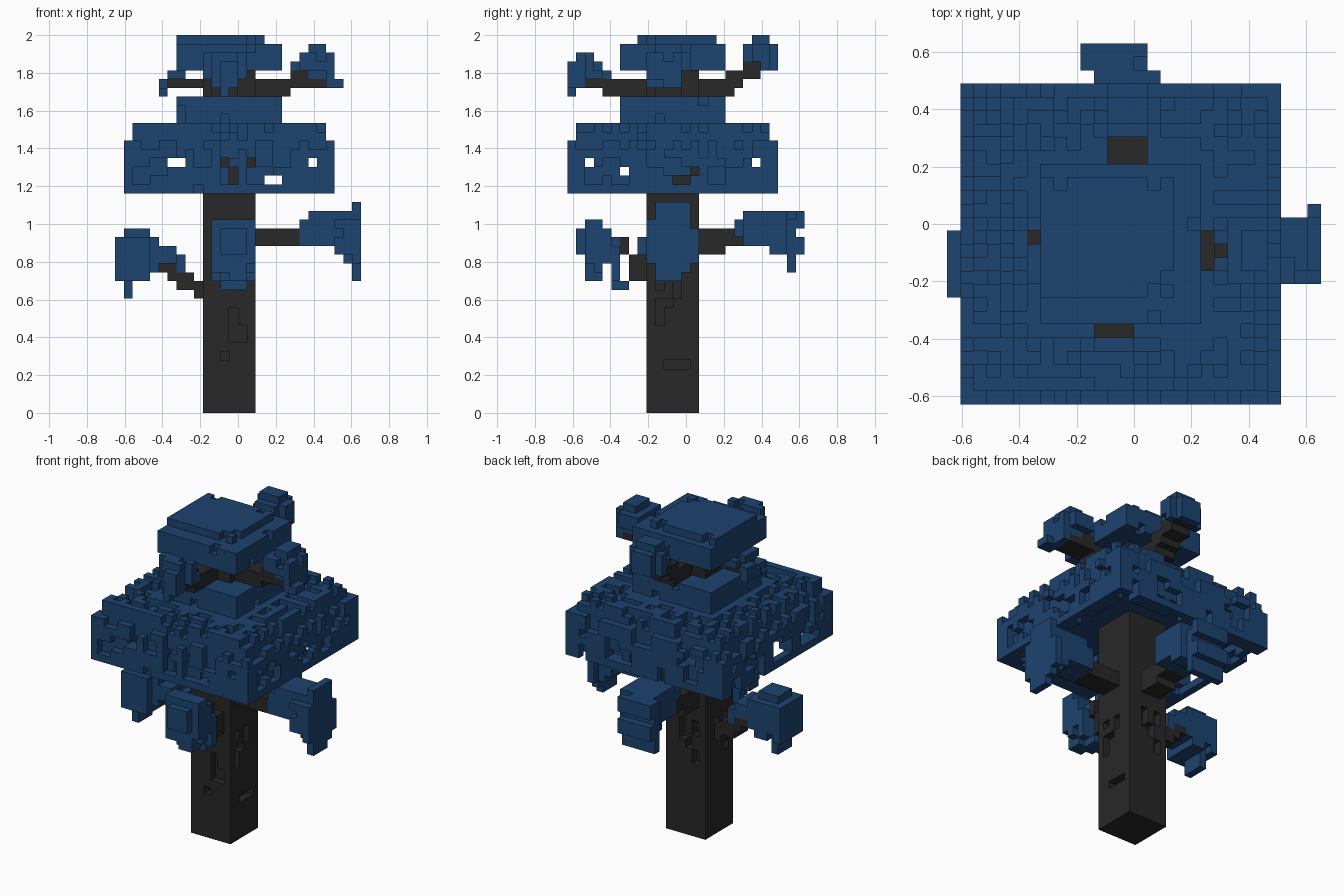
import bpy, bmesh, random
from mathutils import Vector

random.seed(5)
if "Cube" in bpy.data.objects:
    bpy.data.objects.remove(bpy.data.objects["Cube"], do_unlink=True)

V = 2 / 43                                   # edge of one block
ORIGIN = Vector((-14 * V, -13.5 * V, 0))
AXES = [Vector(a) for a in ((1, 0, 0), (0, 1, 0), (0, 0, 1))]
SIDES = [(a, s) for a in range(3) for s in (-1, 1)]


def material(name, rgb):
    m = bpy.data.materials.new(name)
    m.use_nodes = True
    m.diffuse_color = (*rgb, 1)
    m.node_tree.nodes["Principled BSDF"].inputs["Base Color"].default_value = (*rgb, 1)
    return m


BARK = material("charcoal bark", (0.021, 0.021, 0.021))
LEAF = material("deep blue leaves", (0.012, 0.056, 0.16))


def box(x0, x1, y0, y1, z0, z1):
    """Set of block cells filling a box."""
    return {(x, y, z) for x in range(x0, x1) for y in range(y0, y1) for z in range(z0, z1)}


def step(cell, axis, sign):
    c = list(cell)
    c[axis] += sign
    return tuple(c)


def chip(cells, chance):
    """Knock random blocks off the exposed edges."""
    gone = set()
    for c in sorted(cells):
        open_sides = sum(step(c, a, s) not in cells for a, s in SIDES)
        if open_sides >= 2 and random.random() < chance * (open_sides - 1):
            gone.add(c)
    return cells - gone


def build(name, cells, mat):
    """Skin the outside of a set of cells."""
    bm = bmesh.new()
    cache = {}

    def vert(p):
        key = tuple(round(t) for t in p)
        if key not in cache:
            cache[key] = bm.verts.new(ORIGIN + Vector(key) * V)
        return cache[key]

    for c in sorted(cells):
        for a, s in SIDES:
            if step(c, a, s) in cells:
                continue
            u, w = AXES[(a + 1) % 3], AXES[(a + 2) % 3]
            p = Vector(c) + AXES[a] * max(s, 0)
            ring = [p, p + u, p + u + w, p + w]
            bm.faces.new([vert(q) for q in (ring if s > 0 else ring[::-1])])
    mesh = bpy.data.meshes.new(name)
    bm.to_mesh(mesh)
    bm.free()
    mesh.materials.append(mat)
    bpy.context.collection.objects.link(bpy.data.objects.new(name, mesh))


def arm(name, along_x, wood, leaves):
    """Branch and leaf clump; each segment is out range, side range, height range."""
    def fill(segments):
        cells = set()
        for a0, a1, b0, b1, z0, z1 in segments:
            cells |= box(a0, a1, b0, b1, z0, z1) if along_x else box(b0, b1, a0, a1, z0, z1)
        return cells
    bark = fill(wood)
    build(name + "_branch", bark, BARK)
    build(name + "_leaves", chip(fill(leaves), 0.03) - bark, LEAF)


# Trunk with shallow notches in the bark
trunk = box(10, 16, 9, 15, 0, 39)
trunk -= box(13, 14, 9, 10, 8, 12) | box(14, 15, 9, 10, 8, 10) | box(12, 13, 9, 10, 6, 7)
trunk -= box(15, 16, 11, 14, 5, 6) | box(15, 16, 10, 11, 11, 13)
for n in range(6):
    z = random.randint(9, 14)
    t = random.randint(1, 4)
    trunk -= {(15, 9 + t, z), (10, 9 + t, z + 1), (10 + t, 14, z), (10 + t, 14, z + 1)}
build("trunk", trunk, BARK)

# Broad canopy: solid core slab, stepped rim and hanging skirt
canopy = set()
patch = {}
for x in range(1, 25):
    for y in range(24):
        ring = int(max(abs(x - 12.5), abs(y - 11.5)))
        ragged = patch.setdefault((x // 2, y // 2), random.choice((0, 0, 0, 1, 2)))
        top, low = 33, 29
        if ring > 6:
            top -= random.choice((0, 0, 0, 1, 1, 2))
        if ring == 8:
            low = 28
        elif ring == 9:
            low = 27 + ragged // 2
        elif ring == 10:
            low = 25 + ragged
        elif ring == 11:
            top = 31 - random.choice((0, 0, 1, 2))
            low = 25 + random.choice((0, ragged))
        canopy |= box(x, x + 1, y, y + 1, low, top)
# Small bites out of the outer face
for n in range(14):
    t, z = random.randint(2, 20), random.randint(26, 28)
    for edge in (0, 23):
        canopy -= random.choice((box(t, t + 2, edge, edge + 1, z, z + 2),
                                 box(edge + 1, edge + 2, t, t + 2, z, z + 2)))
# Gaps that show straight through the skirt, with strands closing the lower edge
for x0, x1, z in ((6, 8, 28), (22, 23, 28), (17, 19, 26)):
    canopy -= box(x0, x1, 0, 24, z, z + 1)
for y, z in ((2, 28), (6, 27), (21, 28)):
    canopy -= box(1, 25, y, y + 1, z, z + 1)
canopy |= box(10, 20, 0, 1, 25, 26) | box(24, 25, 4, 17, 25, 26)
canopy -= box(1, 5, 9, 13, 26, 28) | box(1, 4, 3, 6, 26, 27)
canopy -= box(13, 14, 0, 4, 26, 28) | box(12, 13, 0, 4, 28, 29) | box(15, 16, 0, 4, 28, 29)
canopy -= box(21, 25, 12, 14, 26, 27) | box(21, 25, 14, 15, 27, 28)
build("broad_canopy", canopy - trunk, LEAF)

# Middle and top tiers
middle = box(7, 19, 6, 18, 33, 36)
build("middle_tier", (chip(middle, 0.05) | box(8, 18, 7, 17, 33, 36)) - trunk, LEAF)
crown = box(7, 19, 6, 18, 39, 42) | box(7, 17, 8, 17, 42, 43)
build("top_tier", chip(crown, 0.08), LEAF)

# Lower branches
arm("lower_left", True,
    [(16, 21, 10, 13, 19, 21)],
    [(21, 23, 10, 14, 19, 22), (22, 27, 10, 14, 19, 23), (25, 27, 9, 14, 18, 22),
     (26, 27, 10, 14, 17, 23), (27, 28, 9, 15, 17, 22), (27, 28, 10, 14, 15, 24)])
arm("lower_right", True,
    [(9, 10, 10, 13, 13, 15), (7, 9, 10, 13, 14, 16), (6, 7, 10, 13, 15, 17),
     (5, 6, 10, 13, 16, 17)],
    [(0, 1, 8, 13, 15, 20), (1, 2, 9, 12, 13, 21), (1, 4, 8, 13, 15, 20),
     (1, 4, 9, 12, 15, 21), (4, 5, 9, 13, 16, 20), (5, 7, 9, 13, 17, 19),
     (7, 8, 10, 13, 16, 18)])
arm("lower_front", False,
    [(7, 9, 12, 15, 15, 18), (6, 7, 12, 15, 18, 20)],
    [(1, 2, 12, 15, 18, 21), (2, 4, 11, 16, 16, 22), (2, 4, 12, 15, 15, 16),
     (4, 5, 11, 16, 17, 21), (5, 6, 11, 16, 15, 20), (5, 7, 12, 15, 14, 15)])
arm("lower_back", False,
    [(15, 18, 11, 14, 18, 21), (18, 20, 11, 14, 19, 21)],
    [(19, 21, 11, 15, 20, 22), (20, 24, 11, 16, 19, 23), (23, 25, 11, 16, 18, 23),
     (25, 26, 10, 15, 16, 23), (26, 27, 10, 15, 18, 20), (26, 27, 10, 15, 21, 23)])

# Upper branches
arm("upper_left", True,
    [(16, 20, 10, 13, 36, 38), (20, 22, 10, 13, 37, 39), (22, 24, 10, 13, 37, 38)],
    [(20, 22, 10, 13, 39, 40), (21, 24, 9, 14, 39, 41), (22, 24, 10, 13, 38, 42),
     (24, 25, 9, 13, 37, 41), (25, 26, 9, 12, 37, 38)])
arm("upper_right", True,
    [(6, 10, 10, 13, 37, 38)],
    [(5, 6, 10, 13, 36, 38), (6, 8, 9, 14, 38, 39)])
arm("upper_front", False,
    [(4, 9, 11, 14, 36, 38), (2, 4, 11, 14, 37, 38)],
    [(0, 1, 12, 13, 36, 37), (0, 1, 12, 14, 37, 40), (1, 2, 11, 14, 37, 41),
     (2, 3, 10, 15, 38, 41), (3, 4, 10, 15, 38, 40), (4, 5, 11, 14, 38, 39)])
arm("upper_back", False,
    [(15, 19, 12, 15, 36, 38), (18, 20, 12, 15, 37, 39), (20, 22, 12, 15, 38, 40),
     (22, 23, 12, 15, 39, 40)],
    [(20, 21, 12, 15, 40, 42), (21, 23, 11, 16, 40, 42), (21, 23, 12, 15, 42, 43),
     (22, 23, 11, 16, 39, 42), (23, 24, 12, 15, 39, 42)])
